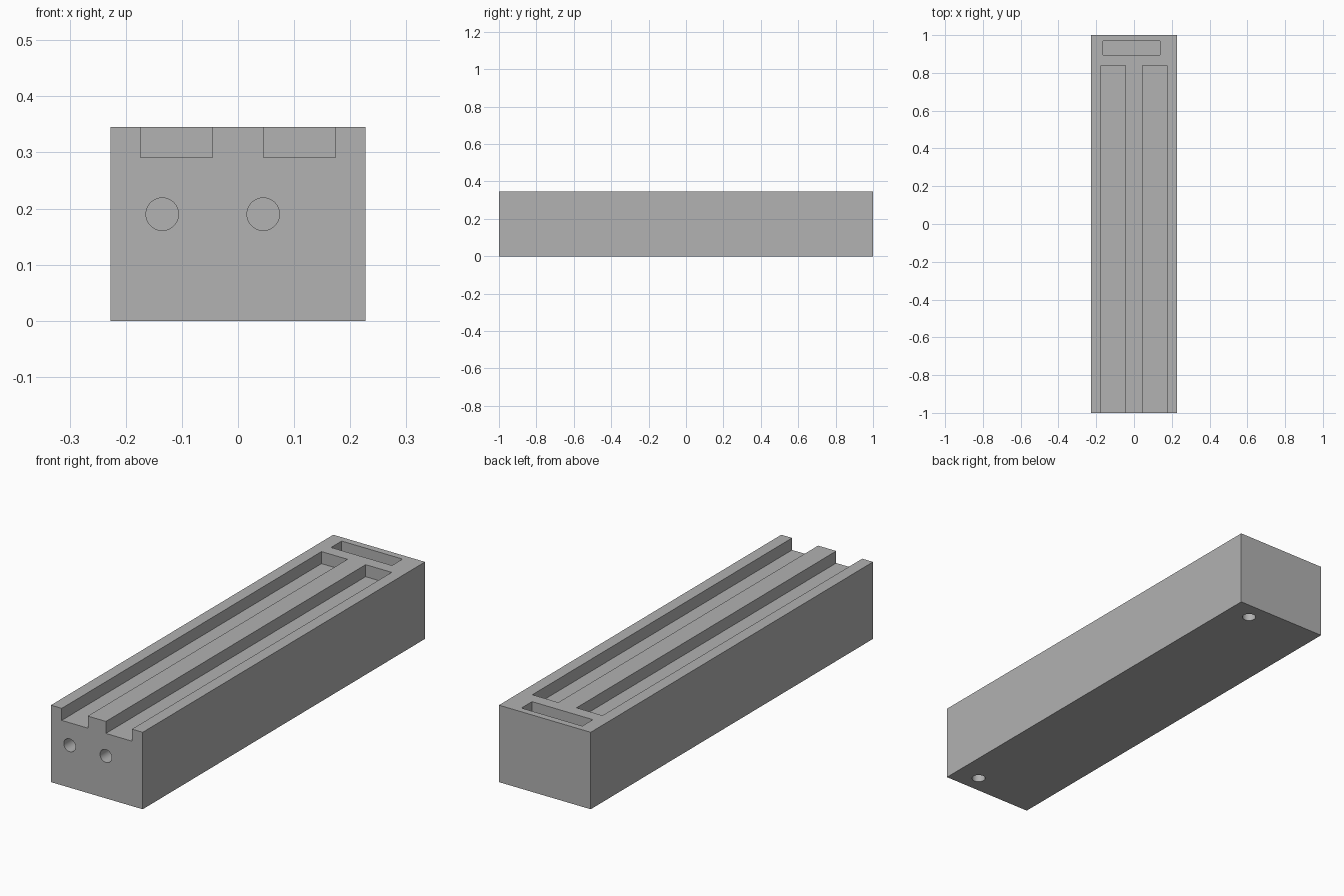
import bpy
from math import radians

cube = bpy.data.objects.get("Cube")
if cube:
    bpy.data.objects.remove(cube, do_unlink=True)

WIDTH, LENGTH, HEIGHT = 0.455, 2.0, 0.345
HOLE_R = 0.029

grey = bpy.data.materials.new("plain grey")
grey.use_nodes = True
colour = (0.445, 0.445, 0.445, 1)
grey.diffuse_color = colour
grey.node_tree.nodes["Principled BSDF"].inputs["Base Color"].default_value = colour


def box(name, low, high):
    """Box between two opposite corners."""
    centre = [(a + b) / 2 for a, b in zip(low, high)]
    bpy.ops.mesh.primitive_cube_add(size=1, location=centre)
    obj = bpy.context.object
    obj.name = name
    obj.scale = [b - a for a, b in zip(low, high)]
    bpy.ops.object.transform_apply(location=True, rotation=True, scale=True)
    obj.data.materials.append(grey)
    return obj


def bore(name, centre, depth, tilt=0):
    """Round cutter, upright or tilted to lie along y."""
    bpy.ops.mesh.primitive_cylinder_add(vertices=48, radius=HOLE_R, depth=depth,
                                        location=centre, rotation=(tilt, 0, 0))
    obj = bpy.context.object
    obj.name = name
    obj.data.materials.append(grey)
    return obj


# Solid block
block = box("grooved_block", (-WIDTH / 2, -LENGTH / 2, 0), (WIDTH / 2, LENGTH / 2, HEIGHT))

# Rear pocket
cutters = [box("pocket_cutter", (-0.165, 0.895, 0.15), (0.137, 0.97, HEIGHT + 0.1))]

# Two long grooves, open at the front
for x in (-0.1095, 0.1095):
    cutters.append(box("groove_cutter", (x - 0.0645, -1.1, 0.291), (x + 0.0645, 0.84, HEIGHT + 0.1)))

# Channels running from the front face to the rear pocket
for x in (-0.135, 0.045):
    cutters.append(bore("channel_cutter", (x, -0.09, 0.19), 2.02, radians(90)))

# Blind mounting holes underneath
for y in (-0.919, 0.919):
    cutters.append(bore("mount_hole_cutter", (0.115, y, 0), 0.2))

# Cut everything out and discard the cutters
bpy.ops.object.select_all(action="DESELECT")
block.select_set(True)
bpy.context.view_layer.objects.active = block
for cutter in cutters:
    mod = block.modifiers.new("cut", "BOOLEAN")
    mod.operation = "DIFFERENCE"
    mod.solver = "EXACT"
    mod.object = cutter
    bpy.ops.object.modifier_apply(modifier=mod.name)
    bpy.data.objects.remove(cutter, do_unlink=True)

bpy.ops.object.shade_smooth_by_angle(angle=radians(30))
